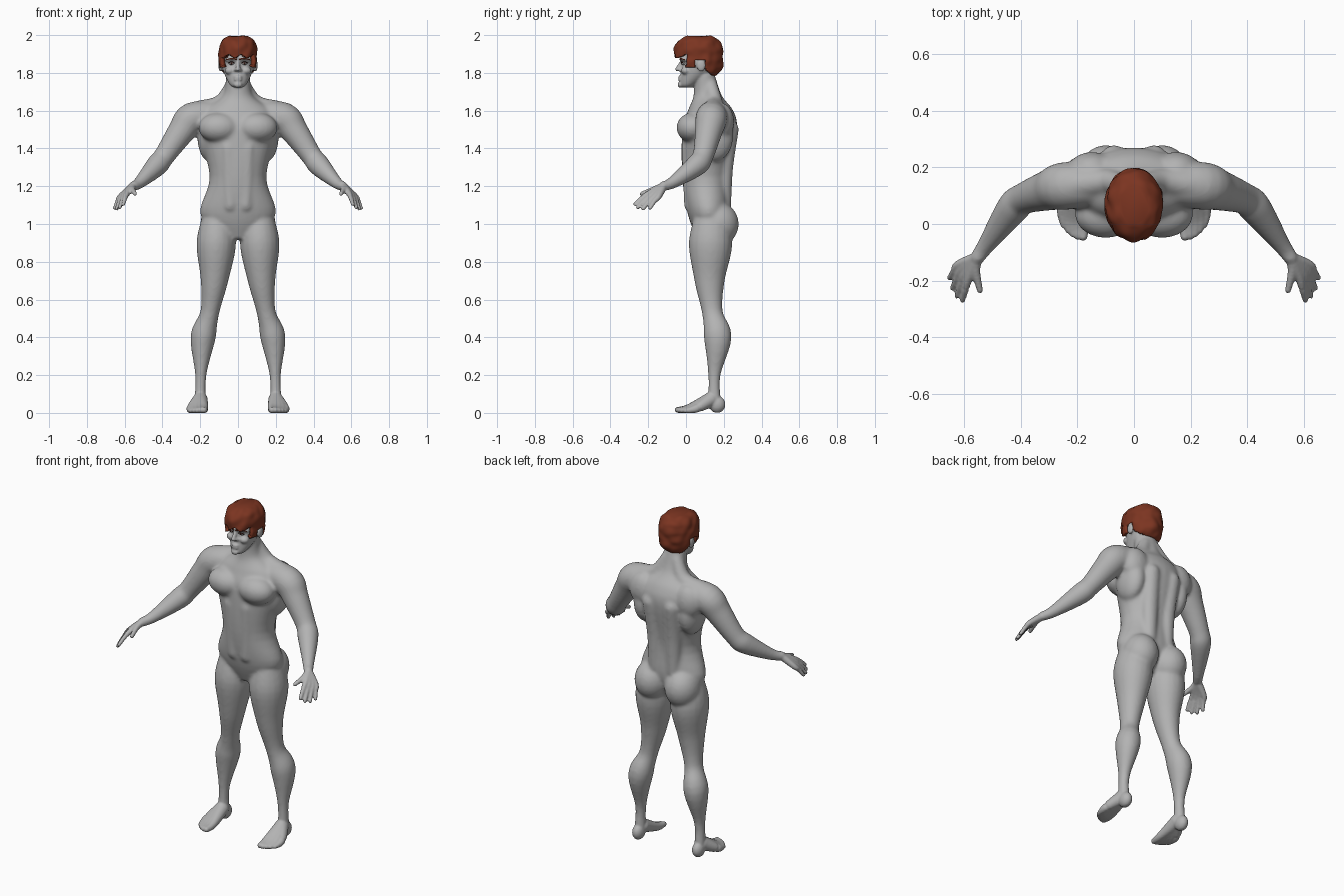
import bpy, bmesh, math
from mathutils import Vector, Matrix, noise

if "Cube" in bpy.data.objects:
    bpy.data.objects.remove(bpy.data.objects["Cube"])


def material(name, *rgb):
    mat = bpy.data.materials.new(name)
    mat.use_nodes = True
    mat.diffuse_color = (*rgb, 1)
    mat.node_tree.nodes["Principled BSDF"].inputs["Base Color"].default_value = (*rgb, 1)
    return mat


SKIN = material("grey skin", .45, .45, .45)
HAIR = material("auburn hair", .2, .035, .015)
DARK = material("dark brown", .06, .015, .01)
RIGHTWARD, FORWARD, UP = Matrix.Identity(3)


# ---- shape helpers
def smooth_path(points, steps=5):
    """Resample a list of equal-length tuples along a smooth curve."""
    points = [Vector(point) for point in points]
    last = len(points) - 1
    path = []
    for i in range(last):
        start, end = points[i], points[i + 1]
        leave = (end - points[max(i - 1, 0)]) / 2
        arrive = (points[min(i + 2, last)] - start) / 2
        for step in range(steps):
            t = step / steps
            ease = t * t * (3 - 2 * t)
            path.append(start.lerp(end, ease) + leave * t * (1 - t) ** 2
                        - arrive * t * t * (1 - t))
    return path + [points[last]]


def loft(bm, rings, sides=32):
    """Skin a list of (centre, half width, half depth) rings and cap the ends."""
    loops = []
    for centre, across, along in rings:
        angles = [math.tau * side / sides for side in range(sides)]
        loops.append([bm.verts.new(centre + across * math.cos(angle) + along * math.sin(angle))
                      for angle in angles])
    for lower, upper in zip(loops, loops[1:]):
        for side in range(sides):
            after = (side + 1) % sides
            bm.faces.new((lower[side], lower[after], upper[after], upper[side]))
    bm.faces.new(reversed(loops[0]))
    bm.faces.new(loops[-1])


def column(bm, rows):
    """Upright centred form from height, half width, front and back."""
    loft(bm, [(Vector((0, (front + back) / 2, height)), RIGHTWARD * width,
               FORWARD * (back - front) / 2)
              for height, width, front, back in smooth_path(rows)])


def ball(bm, centre, *radii):
    bmesh.ops.create_uvsphere(bm, u_segments=24, v_segments=12, radius=1,
                              matrix=Matrix.Translation(centre) @ Matrix.Diagonal((*radii, 1)))


def limb(bm, *points, depth=1):
    """Round-ended tube through x, y, z, radius points."""
    path = smooth_path(points)
    rings = []
    for i, point in enumerate(path):
        before, after = path[max(i - 1, 0)], path[min(i + 1, len(path) - 1)]
        heading = (after - before).to_3d().normalized()
        reference = RIGHTWARD if abs(heading.y) > abs(heading.x) + abs(heading.z) else FORWARD
        across = heading.cross(reference).normalized()
        along = heading.cross(across)
        rings.append((point.to_3d(), across * point.w, along * point.w * depth))
    loft(bm, rings, 20)
    for tip in (path[0], path[-1]):
        ball(bm, tip.to_3d(), tip.w, tip.w, tip.w)


def make(name, bm, mat):
    """Turn the half-built form into a mirrored object."""
    bmesh.ops.recalc_face_normals(bm, faces=bm.faces)
    mesh = bpy.data.meshes.new(name)
    bm.to_mesh(mesh)
    bm.free()
    mesh.materials.append(mat)
    mesh.shade_smooth()
    obj = bpy.data.objects.new(name, mesh)
    bpy.context.collection.objects.link(obj)
    obj.modifiers.new("Mirror", "MIRROR").use_mirror_merge = False
    return obj


def fuse(obj, voxel, passes):
    """Melt the overlapping pieces into one skin and bake it."""
    remesh = obj.modifiers.new("Fuse", "REMESH")
    remesh.mode = "VOXEL"
    remesh.voxel_size = voxel
    soften = obj.modifiers.new("Soften", "SMOOTH")
    soften.iterations = passes
    graph = bpy.context.evaluated_depsgraph_get()
    mesh = bpy.data.meshes.new_from_object(obj.evaluated_get(graph))
    obj.modifiers.clear()
    obj.data = mesh
    mesh.materials.clear()
    mesh.materials.append(SKIN)
    mesh.shade_smooth()


# ---- torso and neck
bm = bmesh.new()
column(bm, [(.92, .07, .06, .17), (1.05, .2, .01, .23), (1.25, .15, -.02, .23),
            (1.5, .21, -.02, .27), (1.6, .19, .01, .25), (1.68, .08, .04, .19),
            (1.8, .065, .04, .15)])
chest, flank, blade, buttock = ((.1, .035, 1.51), (.15, .15, 1.46),
                                (.15, .19, 1.54), (.1, .17, 1))
ball(bm, chest, .11, .085, .08)
ball(bm, flank, .065, .1, .13)
ball(bm, blade, .085, .065, .1)
ball(bm, buttock, .1, .11, .115)
# back muscles, belly muscles and neck-to-shoulder slope
limb(bm, (.06, .2, 1.1, .04), (.06, .2, 1.3, .05), (.07, .23, 1.5, .05))
limb(bm, (.04, .03, 1.1, .04), (.05, .02, 1.4, .045))
limb(bm, (.03, .13, 1.74, .035), (.09, .15, 1.64, .045), (.2, .14, 1.6, .055))

# ---- arms
wrist = Vector((.555, -.12, 1.2))
limb(bm, (.1, .14, 1.58, .07), (.24, .135, 1.56, .085), (.3, .12, 1.49, .073),
     (.39, .09, 1.36, .056), (.43, .055, 1.31, .058), (.52, -.07, 1.22, .033), (*wrist, .027))

# ---- legs
limb(bm, (.11, .13, 1.07, .07), (.115, .13, .9, .105), (.125, .125, .7, .073),
     (.15, .14, .53, .05), (.185, .168, .4, .067), (.197, .15, .2, .03),
     (.2, .15, .05, .033), depth=1.1)
body = make("body", bm, SKIN)
fuse(body, .009, 8)

# ---- feet: one bone and toe at a time, fanning out from the instep
bm = bmesh.new()
bm.from_mesh(body.data)
ball(bm, (.2, .165, .045), .033, .044, .045)
for toe in range(5):
    spread = toe / 4
    x, y = .18 + .07 * spread, .04 * spread ** 2 - .044
    size = .016 - .005 * spread
    limb(bm, (.2, .13, .07, .04), (x, y + .06, .024, .023), (x, y, size, size))

# ---- hands: each finger runs from wrist through knuckle to tip
first_knuckle, last_knuckle = Vector((.585, -.19, 1.165)), Vector((.622, -.145, 1.145))
first_tip, last_tip = Vector((.607, -.27, 1.105)), Vector((.652, -.19, 1.084))
for finger in range(4):
    spread = finger / 3
    knuckle = first_knuckle.lerp(last_knuckle, spread)
    tip = first_tip.lerp(last_tip, spread)
    tip += (tip - knuckle) * .2 * math.sin(math.pi * spread)
    joint = knuckle.lerp(tip, .5) + UP * .006
    limb(bm, (*wrist, .022), (*knuckle, .016), (*joint, .0125), (*tip, .01))
limb(bm, (*wrist, .02), (.56, -.165, 1.185, .016), (.545, -.235, 1.16, .011))

# ---- head
column(bm, [(1.722, .022, -.02, .03), (1.74, .045, -.032, .06), (1.8, .074, -.027, .14),
            (1.86, .085, -.02, .17), (1.92, .083, -.025, .17), (1.975, .045, .01, .12)])
eye = Vector((.034, -.012, 1.85))
cheek, ear, mouth = Vector((.042, 0, 1.812)), Vector((.093, .08, 1.84)), Vector((0, -.03, 1.772))
ball(bm, cheek, .028, .026, .022)
ball(bm, ear, .011, .024, .034)
for lip in (-1, 1):
    ball(bm, mouth + UP * .007 * lip, .022, .012, .007)
ball(bm, mouth - UP * .035, .022, .014, .016)
# brow ridge, nose bridge and nostrils
brow = [eye + Vector(offset) for offset in ((-.026, -.01, .022), (0, -.005, .026), (.026, .016, .02))]
limb(bm, *[(*point, .011) for point in brow])
limb(bm, (0, -.02, 1.862, .009), (0, -.044, 1.82, .013))
ball(bm, (.013, -.03, 1.816), .009, .012, .008)
bm.to_mesh(body.data)
bm.free()
body.modifiers.new("Mirror", "MIRROR").use_mirror_merge = False
fuse(body, .006, 2)

# ---- eyes, lashes and eyebrows
bm = bmesh.new()
ball(bm, eye, .014, .012, .008)
make("eye", bm, SKIN)
bm = bmesh.new()
ball(bm, eye - FORWARD * .011, .005, .003, .005)
limb(bm, *[(*(eye + Vector(offset)), .0025)
           for offset in ((-.014, -.011, .003), (0, -.012, .009), (.016, -.003, .003))])
make("iris_and_lash", bm, DARK)
bm = bmesh.new()
limb(bm, *[(*(point - FORWARD * .009), .004) for point in brow])
make("eyebrow", bm, HAIR)


# ---- hair: a rounded cap trimmed along the hairline
def hairline(x, y):
    if y < 0:
        return 1.888 + .008 * math.sin(x * 90)
    if y < .048:
        return 1.825
    if y < .105:
        return 1.868
    return max(1.77, 1.82 - (y - .105))


bm = bmesh.new()
middle = Vector((0, .068, 1.885))
layers = 40
rings = []
for layer in range(1, layers):
    level = 2 * layer / layers - 1
    girth = (1 - abs(level) ** 3) ** (1 / 3)
    rings.append((middle + UP * .115 * level, RIGHTWARD * .102 * girth, FORWARD * .13 * girth))
loft(bm, rings, 72)
bare = [face for face in bm.faces
        if face.calc_center_median().z < hairline(*face.calc_center_median().xy)]
bmesh.ops.delete(bm, geom=bare, context="FACES")
for vert in bm.verts:
    outward = (vert.co - middle).normalized()
    vert.co += outward * .009 * noise.noise(vert.co * 22)
hair = make("hair", bm, HAIR)
hair.modifiers.clear()
shell = hair.modifiers.new("Thickness", "SOLIDIFY")
shell.thickness = .022
